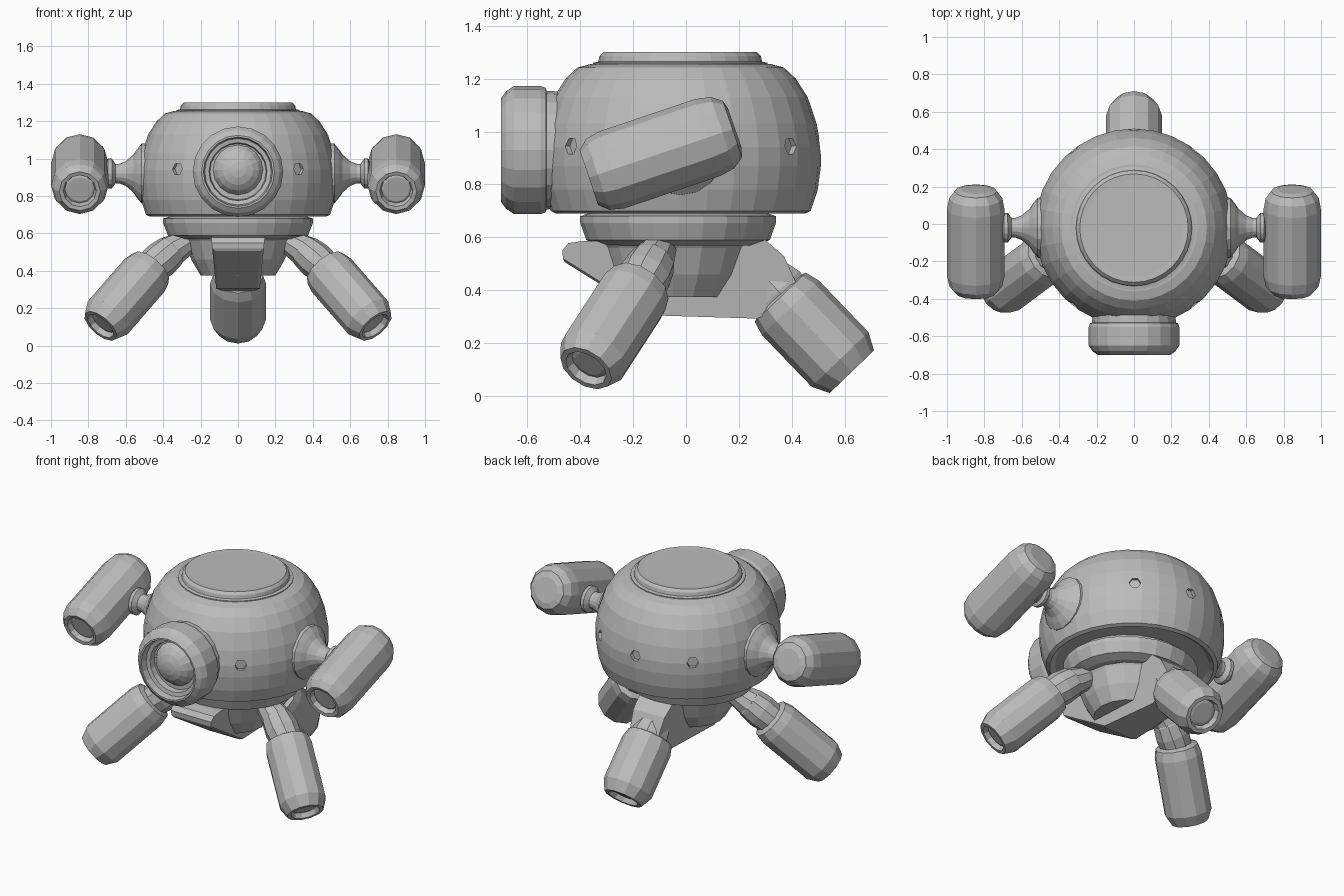
import bpy, bmesh, math
from mathutils import Vector, Matrix

if "Cube" in bpy.data.objects:
    bpy.data.objects.remove(bpy.data.objects["Cube"])

grey = bpy.data.materials.new("plain_grey")
grey.diffuse_color = (0.5, 0.5, 0.5, 1)
grey.use_nodes = True
grey.node_tree.nodes["Principled BSDF"].inputs["Base Color"].default_value = grey.diffuse_color


def finish(name, bm):
    bmesh.ops.remove_doubles(bm, verts=bm.verts, dist=1e-5)
    bmesh.ops.recalc_face_normals(bm, faces=bm.faces)
    me = bpy.data.meshes.new(name)
    bm.to_mesh(me)
    bm.free()
    me.materials.append(grey)
    ob = bpy.data.objects.new(name, me)
    bpy.context.collection.objects.link(ob)
    return ob


def add_lathe(bm, profile, origin, axis=(0, 0, 1), seg=32, squash=1.0):
    """Spin (radius, height) points around an axis; open ends are capped."""
    m = Matrix.Translation(origin) @ Vector(axis).to_track_quat('Z', 'Y').to_matrix().to_4x4()
    rings = []
    for r, h in profile:
        rings.append([bm.verts.new(m @ Vector((r * math.cos(2 * math.pi * i / seg),
                                               squash * r * math.sin(2 * math.pi * i / seg), h)))
                      for i in range(seg)])
    for a, b in zip(rings, rings[1:]):
        for i in range(seg):
            j = (i + 1) % seg
            bm.faces.new((a[i], a[j], b[j], b[i]))
    bm.faces.new(rings[0])
    bm.faces.new(rings[-1])


def lathe(name, profile, origin, axis=(0, 0, 1), seg=32, squash=1.0):
    bm = bmesh.new()
    add_lathe(bm, profile, origin, axis, seg, squash)
    return finish(name, bm)


def arm_pod(name, tip, back, r):
    """Rounded canister with a recessed nozzle at the tip."""
    tip, back = Vector(tip), Vector(back)
    n = (back - tip).length
    prof = [(0.45 * r, 0.03), (0.52 * r, 0.035), (0.58 * r, 0.004), (0.72 * r, 0),
            (0.92 * r, 0.035), (r, 0.09), (r, n - 0.11), (0.93 * r, n - 0.05),
            (0.74 * r, n - 0.01), (0.5 * r, n)]
    return lathe(name, prof, tip, back - tip, 12)


def leg_pod(name, top, tip, r):
    """Lower leg canister with a recessed foot."""
    d = tip - top
    n = d.length
    return lathe(name, [(0.62 * r, -0.02), (0.9 * r, -0.005), (r, 0.05), (r, n - 0.065),
                        (0.78 * r, n), (0.62 * r, n), (0.54 * r, n - 0.03),
                        (0.42 * r, n - 0.025)], top, d, 12)


# Main body with ring of small ports
Y0 = -0.02
body = lathe("body", [(0.44, 0.71), (0.47, 0.69), (0.492, 0.70), (0.518, 0.78), (0.53, 0.87),
                      (0.53, 0.94), (0.514, 1.03), (0.48, 1.13), (0.435, 1.20),
                      (0.39, 1.242), (0.34, 1.255)], (0, Y0, 0))
bm = bmesh.new()
for deg in (-128, -52, 52, 90, 128):
    a = math.radians(deg)
    d = Vector((math.cos(a), math.sin(a), 0))
    add_lathe(bm, [(0.034, 0), (0.034, 0.1)], d * 0.505 + Vector((0, Y0, 0.945)), d, 6)
ports = finish("port_cutter", bm)
ports.hide_render = True
ports.hide_viewport = True
cut = body.modifiers.new("ports", 'BOOLEAN')
cut.operation = 'DIFFERENCE'
cut.solver = 'EXACT'
cut.object = ports

# Top hatch
lathe("top_hatch", [(0.33, 1.24), (0.33, 1.26), (0.31, 1.264), (0.305, 1.285),
                    (0.29, 1.30), (0.26, 1.298)], (0, Y0 - 0.002, 0))

# Eye neck, housing, recessed rings and lens dome
lathe("eye_neck", [(0.215, 0), (0.225, 0.16)], (0, -0.38, 0.93), (0, -1, 0), 20)
lathe("eye_housing", [(0.20, -0.01), (0.235, 0), (0.242, 0.02), (0.242, 0.12), (0.222, 0.15),
                      (0.195, 0.17), (0.185, 0.17), (0.178, 0.13), (0.155, 0.125), (0.15, 0.09)],
      (0, -0.53, 0.93), (0, -1, 0), 20)
lathe("eye_lens", [(0.138 * math.cos(t * math.pi / 10), 0.1 * math.sin(t * math.pi / 10))
                   for t in range(5)] + [(0.01, 0.1)],
      (0, -0.60, 0.94), (0, -1, 0), 16)

# Waist collar and lower bowl
lathe("waist_collar", [(0.36, 0.72), (0.37, 0.69), (0.40, 0.68), (0.40, 0.655),
                       (0.375, 0.59), (0.32, 0.57)], (0, -0.03, 0), (0, 0, 1), 24, 0.925)
lathe("lower_bowl", [(0.31, 0.60), (0.285, 0.56), (0.25, 0.46), (0.20, 0.375)],
      (0, -0.05, 0), (0, 0, 1), 16)

# Keel: side profile (y, z) extruded across x, narrower toward the bottom and rear
side = [(-0.465, 0.52), (-0.468, 0.55), (-0.445, 0.578), (-0.39, 0.586), (0.30, 0.59),
        (0.37, 0.53), (0.42, 0.42), (0.35, 0.33), (0.27, 0.293), (-0.12, 0.305)]
bm = bmesh.new()
loops = []
for s in (-1, 1):
    loops.append([bm.verts.new((s * (0.118 + 0.1 * (z - 0.32) - (0.03 if y > 0.2 else 0)), y, z))
                  for y, z in side])
bm.faces.new(loops[0])
bm.faces.new(loops[1])
for i in range(len(side)):
    j = (i + 1) % len(side)
    f = bm.faces.new((loops[0][i], loops[0][j], loops[1][j], loops[1][i]))
    if i == len(side) - 1:
        front = f
bmesh.ops.recalc_face_normals(bm, faces=bm.faces)
bmesh.ops.inset_region(bm, faces=[front], thickness=0.02, depth=0.008)
finish("keel", bm)

# Rear leg
rear_top, rear_tip = Vector((0, 0.36, 0.37)), Vector((0, 0.627, 0.092))
leg_pod("rear_leg", rear_top, rear_tip, 0.149)
lathe("rear_leg_joint", [(0.07, 0), (0.095, 0.05), (0.115, 0.13), (0.11, 0.19)],
      (0, 0.26, 0.49), rear_tip - rear_top, 10)

# Front legs and arms, mirrored left and right
for s, label in ((1, "right"), (-1, "left")):
    top, tip = Vector((s * 0.47, -0.18, 0.41)), Vector((s * 0.735, -0.378, 0.105))
    leg_pod(label + "_front_leg", top, tip, 0.138)
    hip, knee = Vector((s * 0.24, -0.09, 0.575)), Vector((s * 0.365, -0.13, 0.50))
    n = (knee - hip).length
    lathe(label + "_hip_joint", [(0.05, 0), (0.07, 0.05), (0.088, n), (0.07, n + 0.03)],
          hip, knee - hip, 10)
    n = (top - knee).length
    lathe(label + "_knee_joint", [(0.06, -0.05), (0.09, -0.01), (0.1, 0.07), (0.09, n + 0.02)],
          knee, top - knee, 10)

    # Shoulder cone and arm pod
    lathe(label + "_shoulder", [(0.165, 0.0), (0.16, 0.06), (0.13, 0.085), (0.10, 0.105),
                                (0.066, 0.145), (0.052, 0.18), (0.052, 0.20), (0.08, 0.22),
                                (0.08, 0.24), (0.06, 0.25), (0.06, 0.32)],
          (s * 0.455, -0.02, 0.92), (s, 0, 0), 16)
    arm_pod(label + "_arm_pod", (s * 0.846, -0.367, 0.826), (s * 0.846, 0.185, 1.012), 0.153)
